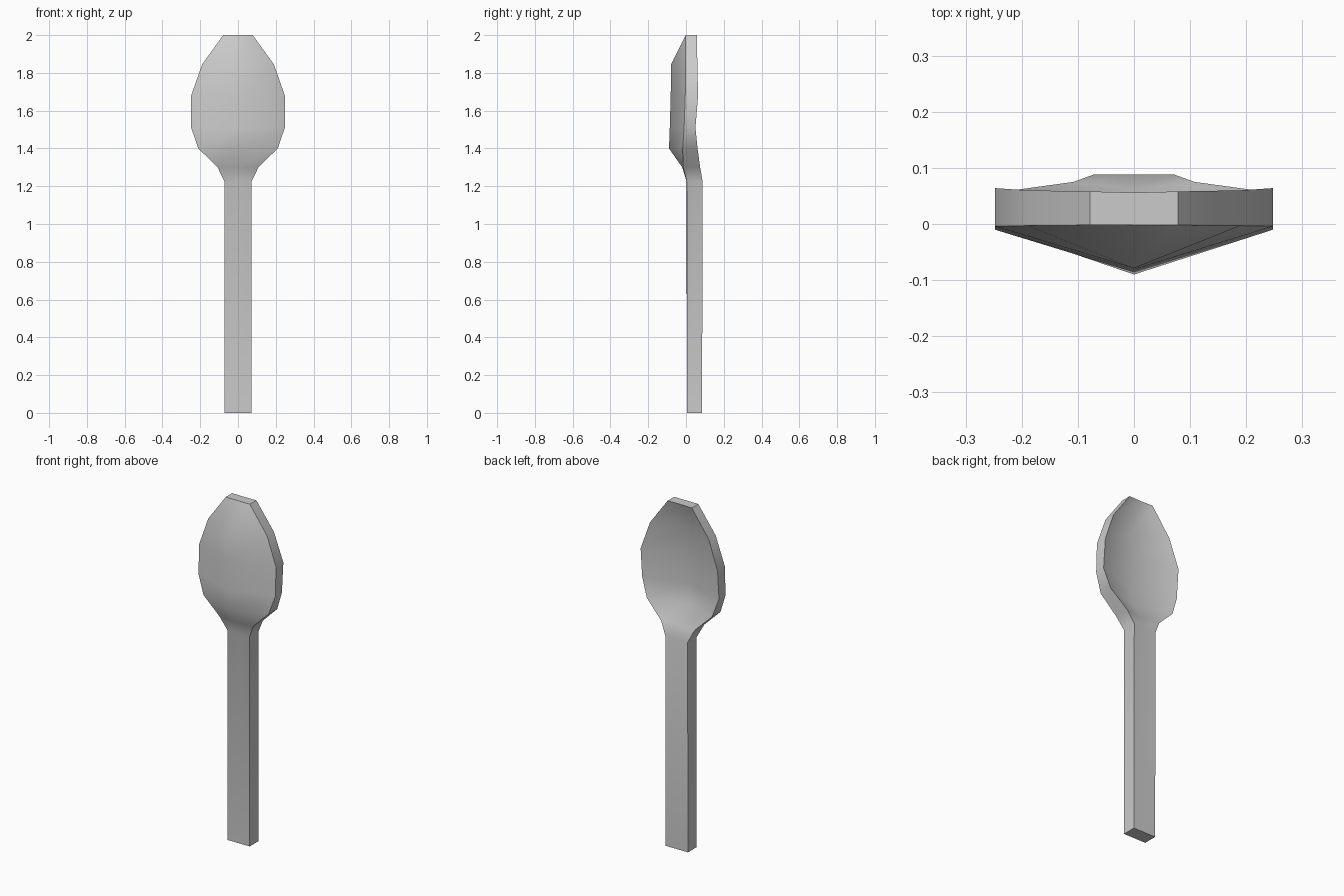
import bpy, bmesh, math

if "Cube" in bpy.data.objects:
    bpy.data.objects.remove(bpy.data.objects["Cube"])

# Spoon stations: z, half width, rim front y, rim back y, centre front y, centre back y
stations = [
    (0.0,   0.072,  0.005, 0.085,  0.005, 0.085),
    (1.225, 0.072,  0.004, 0.088,  0.003, 0.088),
    (1.30,  0.108, -0.015, 0.075, -0.020, 0.062),
    (1.40,  0.210, -0.018, 0.061, -0.090, -0.010),
    (1.51,  0.248, -0.010, 0.050, -0.086, -0.014),
    (1.68,  0.248, -0.004, 0.064, -0.081, -0.013),
    (1.845, 0.190, -0.003, 0.060, -0.079, -0.012),
    (2.0,   0.078, -0.002, 0.058, -0.002, 0.056),
]

bm = bmesh.new()

# Six-point cross-sections, a ridge in front and a hollow behind
rings = []
for z, w, rf, rb, cf, cb in stations:
    ring = [(-w, rf), (0, cf), (w, rf), (w, rb), (0, cb), (-w, rb)]
    rings.append([bm.verts.new((x, y, z)) for x, y in ring])

# Skin between sections and close both ends
for a, b in zip(rings, rings[1:]):
    for i in range(6):
        j = (i + 1) % 6
        bm.faces.new((a[i], a[j], b[j], b[i]))
bm.faces.new(rings[0][::-1])
bm.faces.new(rings[-1])
bmesh.ops.recalc_face_normals(bm, faces=bm.faces)

mesh = bpy.data.meshes.new("spoon")
bm.to_mesh(mesh)
bm.free()
spoon = bpy.data.objects.new("spoon", mesh)
bpy.context.collection.objects.link(spoon)

# Smooth bowl with crisp rim
bpy.context.view_layer.objects.active = spoon
spoon.select_set(True)
bpy.ops.object.shade_smooth_by_angle(angle=math.radians(50))
